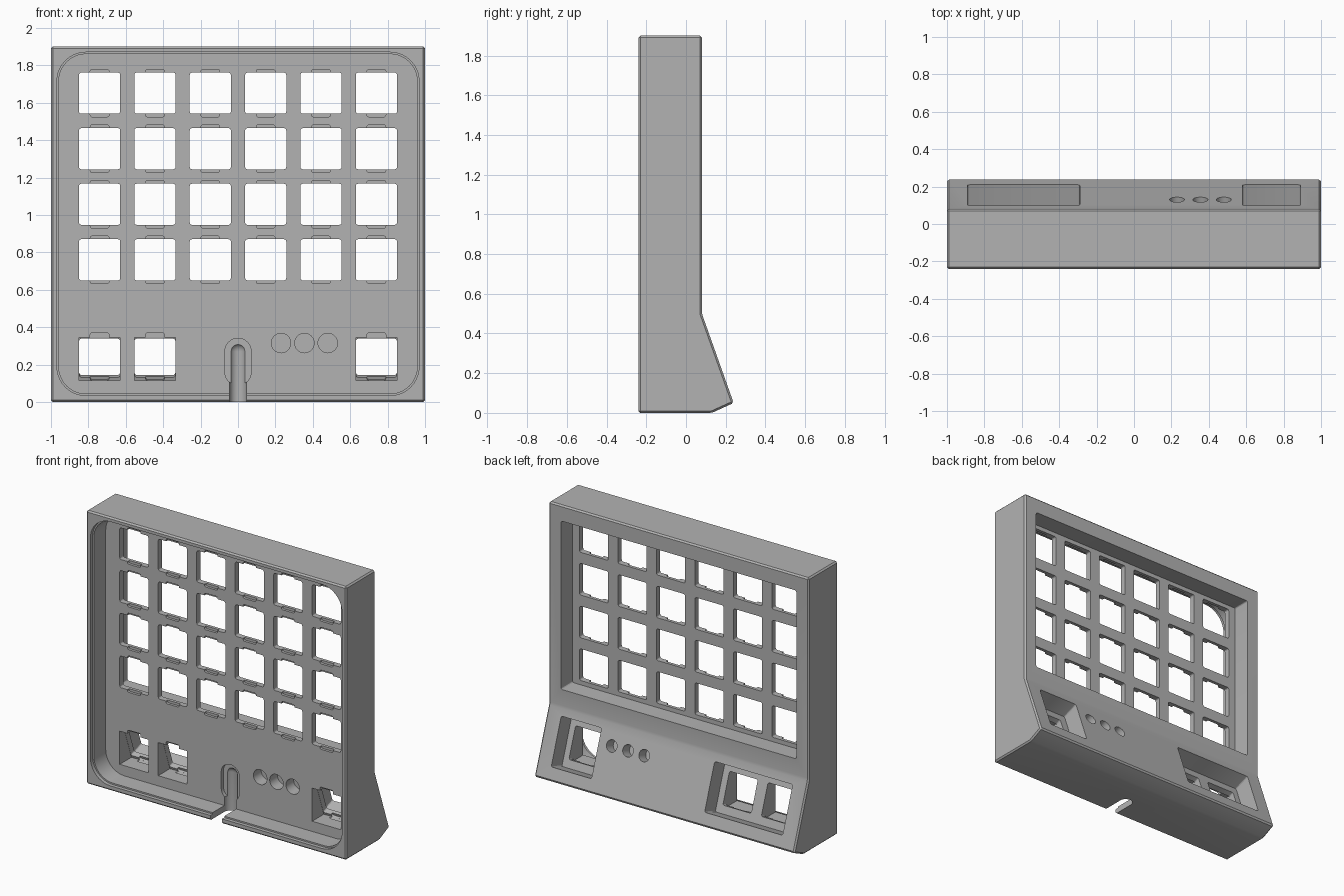
import bpy, bmesh
from math import sin, cos, pi, radians
from mathutils import Matrix, Vector

old = bpy.data.objects.get("Cube")
if old:
    bpy.data.objects.remove(old, do_unlink=True)

# One material for the whole case
grey = bpy.data.materials.new("plain_grey")
grey.use_nodes = True
colour = (0.45, 0.45, 0.45, 1)
grey.diffuse_color = colour
grey.node_tree.nodes["Principled BSDF"].inputs["Base Color"].default_value = colour

# Working frames: local x is width, local y is up, local z points to the front
TILT = radians(19.6)
FLAT = Matrix.Rotation(pi / 2, 4, 'X')
SLOPE = Matrix.Translation((0, 0.155, 0.29)) @ Matrix.Rotation(pi / 2 + TILT, 4, 'X')
SIDE = Matrix(((0, 0, 1, 0), (1, 0, 0, 0), (0, 1, 0, 0), (0, 0, 0, 1)))

FLOOR = -0.085      # front cavity floor
PLATE = -0.045      # rear face of the key plate
KEY = 0.22
COLS = [-0.74 + 0.296 * i for i in range(6)]
ROWS = [0.76 + 0.297 * i for i in range(4)]
LOW_KEYS = [COLS[0], COLS[1], COLS[5]]


def extrude(bm, pts, frame, d0, d1):
    """Closed prism of a 2D outline between two depths of a frame."""
    ends = [[bm.verts.new(frame @ Vector((x, y, d))) for x, y in pts] for d in (d0, d1)]
    bm.faces.new(ends[0][::-1])
    bm.faces.new(ends[1])
    for i in range(len(pts)):
        j = (i + 1) % len(pts)
        bm.faces.new((ends[0][i], ends[0][j], ends[1][j], ends[1][i]))


def rounded(x0, x1, y0, y1, r, n=3):
    """Outline of a rectangle with rounded corners."""
    pts = []
    corners = [(x1 - r, y1 - r), (x0 + r, y1 - r), (x0 + r, y0 + r), (x1 - r, y0 + r)]
    for k, (cx, cy) in enumerate(corners):
        for i in range(n + 1):
            a = (k + i / n) * pi / 2
            pts.append((cx + r * cos(a), cy + r * sin(a)))
    return pts


def circle(x, y, r, n=32):
    return [(x + r * cos(2 * pi * i / n), y + r * sin(2 * pi * i / n)) for i in range(n)]


def make_object(name, bm):
    bmesh.ops.recalc_face_normals(bm, faces=bm.faces)
    mesh = bpy.data.meshes.new(name)
    bm.to_mesh(mesh)
    bm.free()
    obj = bpy.data.objects.new(name, mesh)
    bpy.context.scene.collection.objects.link(obj)
    return obj


def carve(obj, build):
    """Subtract the shapes made by a build function."""
    bm = bmesh.new()
    build(bm)
    cutter = make_object("cutter", bm)
    cutter.hide_render = True
    mod = obj.modifiers.new("carve", 'BOOLEAN')
    mod.operation, mod.solver, mod.object = 'DIFFERENCE', 'EXACT', cutter
    graph = bpy.context.evaluated_depsgraph_get()
    mesh = bpy.data.meshes.new_from_object(obj.evaluated_get(graph))
    obj.modifiers.clear()
    obj.data = mesh
    bpy.data.objects.remove(cutter, do_unlink=True)


# Case block with a sloped foot
bm = bmesh.new()
profile = [(-0.24, 0), (0.13, 0), (0.24, 0.05), (0.08, 0.5), (0.08, 1.9), (-0.24, 1.9)]
extrude(bm, profile, SIDE, -1, 1)
bmesh.ops.recalc_face_normals(bm, faces=bm.faces)
bmesh.ops.bevel(bm, geom=bm.edges[:], offset=0.01, segments=1, affect='EDGES')
case = make_object("keypad_case", bm)


# Open front with a shallow rim step
def rim(bm):
    extrude(bm, rounded(-0.968, 0.968, 0.034, 1.87, 0.155, 10), FLAT, 0.215, 0.3)


def cavity(bm):
    extrude(bm, rounded(-0.958, 0.958, 0.044, 1.86, 0.145, 10), FLAT, -FLOOR, 0.3)


# Recesses in the back and in the slope
def recesses(bm):
    extrude(bm, rounded(-0.905, 0.905, 0.62, 1.79, 0.012), FLAT, -0.2, -PLATE)
    for x0, x1 in ((-0.89, -0.29), (0.58, 0.89)):
        extrude(bm, rounded(x0, x1, -0.165, 0.165, 0.012), SLOPE, -0.1, 0.125)


# Pockets in front of the sloped keys
def pockets(bm):
    wedge = [(-0.12, 0.115), (0.043, 0.115), (-0.039, 0.345), (-0.12, 0.345)]
    for x in LOW_KEYS:
        extrude(bm, wedge, SIDE, x - KEY / 2, x + KEY / 2)


# Key openings
def key_holes(bm):
    h = KEY / 2
    for x in COLS:
        for z in ROWS:
            extrude(bm, rounded(x - h, x + h, z - h, z + h, 0.012), FLAT, 0, 0.13)
    for x in LOW_KEYS:
        extrude(bm, rounded(x - h + .001, x + h - .001, -h, h, 0.012), SLOPE, 0.1, 0.18)


# Clip notches above and below every key
def notches(bm):
    for x in COLS:
        for z in ROWS:
            for s in (-1, 1):
                c = z + s * KEY / 2
                extrude(bm, rounded(x - 0.05, x + 0.05, c - 0.017, c + 0.017, 0.01), FLAT, 0.067, 0.13)
    for x in LOW_KEYS:
        extrude(bm, rounded(x - 0.05, x + 0.05, 0.33, 0.37, 0.01), FLAT, 0.04, 0.13)
        extrude(bm, rounded(x - 0.05, x + 0.05, -0.127, -0.1, 0.01), SLOPE, 0.148, 0.19)


# Cable groove: shallow surround, round channel and slot through the bottom wall
def groove_surround(bm):
    extrude(bm, rounded(-0.07, 0.07, 0.09, 0.34, 0.069, 8), FLAT, 0.06, 0.12)


def groove_channel(bm):
    spot = Matrix.Translation((0, FLOOR, 0.27))
    ball = bmesh.ops.create_uvsphere(bm, u_segments=24, v_segments=12, radius=0.045, matrix=spot)
    low = [v for v in ball["verts"] if v.co.z < 0.265]
    bmesh.ops.delete(bm, geom=low, context='VERTS')
    rim_edges = [e for e in bm.edges if e.is_boundary]
    new = bmesh.ops.extrude_edge_only(bm, edges=rim_edges)["geom"]
    for v in new:
        if isinstance(v, bmesh.types.BMVert):
            v.co.z = -0.1
    bmesh.ops.holes_fill(bm, edges=[e for e in bm.edges if e.is_boundary])


def groove_slot(bm):
    extrude(bm, rounded(-0.045, 0.045, -0.1, 0.1, 0.002), FLAT, -FLOOR, 0.3)


# Indicator holes, tilted with the slope
def indicator_holes(bm):
    for x in (0.23, 0.355, 0.48):
        extrude(bm, circle(x, 0.073, 0.04), SLOPE, -0.05, 0.08)
        extrude(bm, circle(x, 0.315, 0.052), FLAT, 0, 0.13)


for step in (rim, cavity, recesses, pockets, key_holes, notches,
             groove_surround, groove_channel, groove_slot, indicator_holes):
    carve(case, step)

case.data.materials.clear()
case.data.materials.append(grey)
for poly in case.data.polygons:
    poly.material_index = 0

# Smooth the round parts and keep the edges crisp
bpy.ops.object.select_all(action='DESELECT')
case.select_set(True)
bpy.context.view_layer.objects.active = case
bpy.ops.object.shade_smooth_by_angle(angle=radians(25))
